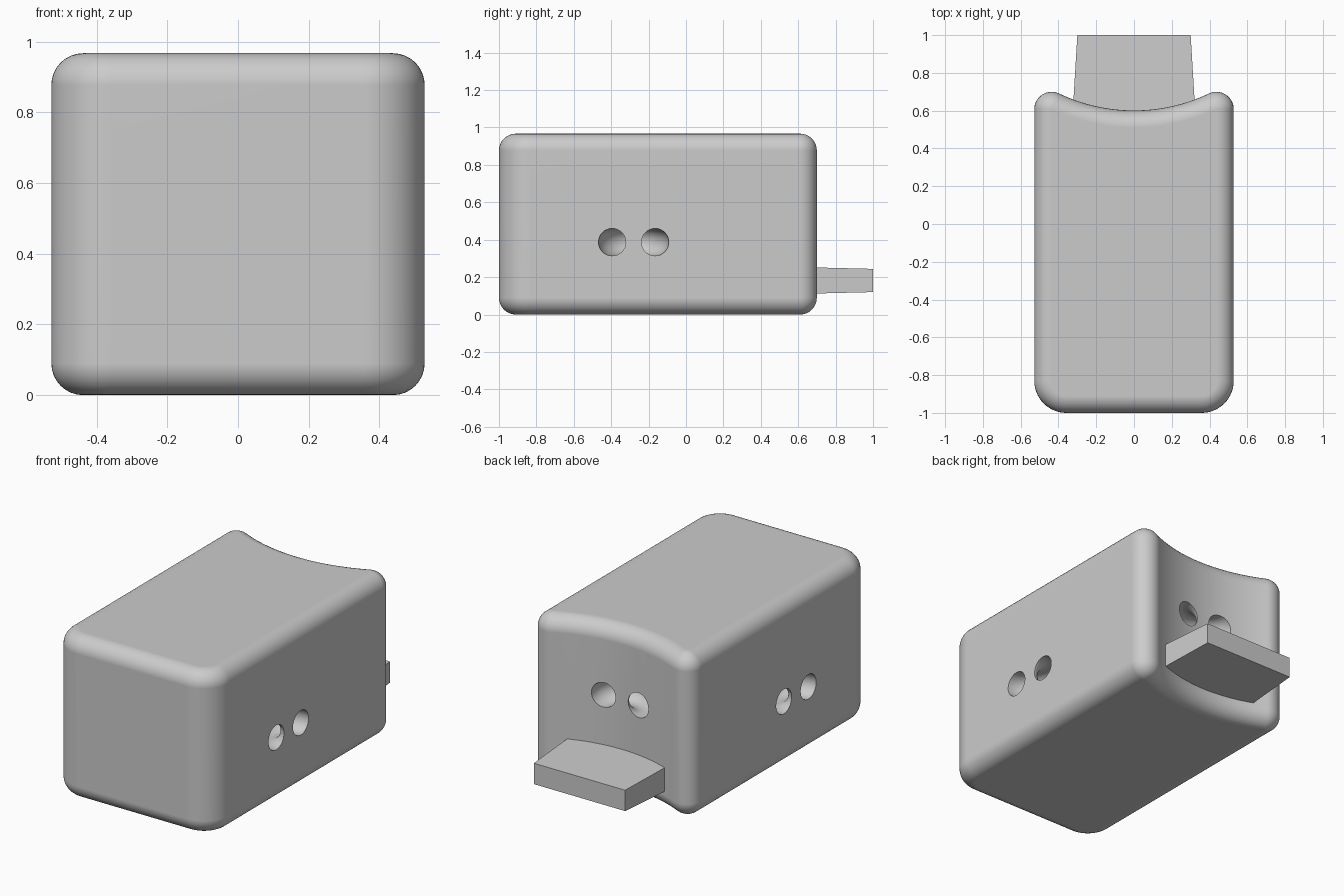
import bpy, bmesh, math
from mathutils import Vector

cube = bpy.data.objects.get("Cube")
if cube:
    bpy.data.objects.remove(cube, do_unlink=True)

HALF_W, FRONT, HEIGHT = 0.528, -1.0, 0.967
EDGE = 0.09                      # rounding of the top and bottom rims
FRONT_R, BACK_R = 0.17, 0.092    # rounding of the upright corners
HOLLOW_R, HOLLOW_Y = 0.92, 0.601 # concave back and its deepest point

grey = bpy.data.materials.new("light_grey")
grey.use_nodes = True
colour = (0.6, 0.6, 0.6, 1)
grey.diffuse_color = colour
grey.node_tree.nodes["Principled BSDF"].inputs["Base Color"].default_value = colour


def arc(cx, cy, r, a, b, n):
    """Points along an arc from angle a to angle b."""
    return [(cx + r * math.cos(a + (b - a) * i / n),
             cy + r * math.sin(a + (b - a) * i / n)) for i in range(n + 1)]


def outline(d):
    """Plan outline of the body, moved inwards by d."""
    fx, fy = HALF_W - FRONT_R, FRONT + FRONT_R
    bx = HALF_W - BACK_R
    hy = HOLLOW_Y + HOLLOW_R
    by = hy - math.sqrt((HOLLOW_R + BACK_R) ** 2 - bx ** 2)
    lean = math.atan2(hy - by, -bx)
    right = arc(fx, fy, FRONT_R - d, -math.pi / 2, 0, 14)
    right += arc(bx, by, BACK_R - d, 0, lean, 16)
    hollow = arc(0, hy, HOLLOW_R + d, lean - math.pi, -lean, 32)
    left = [(-x, y) for x, y in reversed(right)]
    return right + hollow[1:-1] + left


def make_object(name, bm):
    bmesh.ops.recalc_face_normals(bm, faces=bm.faces)
    mesh = bpy.data.meshes.new(name)
    bm.to_mesh(mesh)
    bm.free()
    mesh.materials.append(grey)
    obj = bpy.data.objects.new(name, mesh)
    bpy.context.collection.objects.link(obj)
    return obj


def loft(name, rings):
    """Skin a stack of matching rings and cap both ends."""
    bm = bmesh.new()
    loops = [[bm.verts.new(p) for p in ring] for ring in rings]
    for low, high in zip(loops, loops[1:]):
        for i in range(len(low)):
            j = (i + 1) % len(low)
            bm.faces.new((low[i], low[j], high[j], high[i]))
    bm.faces.new(loops[0][::-1])
    bm.faces.new(loops[-1])
    return make_object(name, bm)


def activate(obj):
    bpy.ops.object.select_all(action='DESELECT')
    obj.select_set(True)
    bpy.context.view_layer.objects.active = obj


# Rounded block body with a concave back
levels = []
for i in range(9):
    a = math.pi / 2 * i / 8
    levels.append((EDGE * (1 - math.sin(a)), EDGE * (1 - math.cos(a))))
levels += [(d, HEIGHT - z) for d, z in reversed(levels)]
body = loft("body", [[(x, y, z) for x, y in outline(d)] for d, z in levels])

# Curved cord channels, each opening as a pair of round holes
LOOP_R, HOLE_R = 0.115, 0.073
for place in ((HALF_W, -0.28, 0.387), (-HALF_W, -0.28, 0.387), (0, 0.608, 0.55)):
    bpy.ops.mesh.primitive_torus_add(
        major_radius=LOOP_R, minor_radius=HOLE_R,
        major_segments=48, minor_segments=32, location=Vector(place))
    cutter = bpy.context.object
    cutter.name = "cord_channel_cutter"
    cutter.hide_render = True
    cutter.data.materials.append(grey)
    activate(body)
    cut = body.modifiers.new("cord_channel", 'BOOLEAN')
    cut.operation, cut.solver, cut.object = 'DIFFERENCE', 'EXACT', cutter
    bpy.ops.object.modifier_apply(modifier=cut.name)
    bpy.data.objects.remove(cutter, do_unlink=True)

activate(body)
bpy.ops.object.shade_smooth_by_angle(angle=math.radians(35))
weighted = body.modifiers.new("clean_shading", 'WEIGHTED_NORMAL')
weighted.keep_sharp = True

# Slightly tapered tongue sticking out of the back
sections = []
for y, half_w, half_h in ((0.6, 0.324, 0.072), (1.0, 0.3, 0.062)):
    sections.append([(sx * half_w, y, 0.182 + sz * half_h)
                     for sx, sz in ((-1, -1), (1, -1), (1, 1), (-1, 1))])
tongue = loft("tongue", sections)
